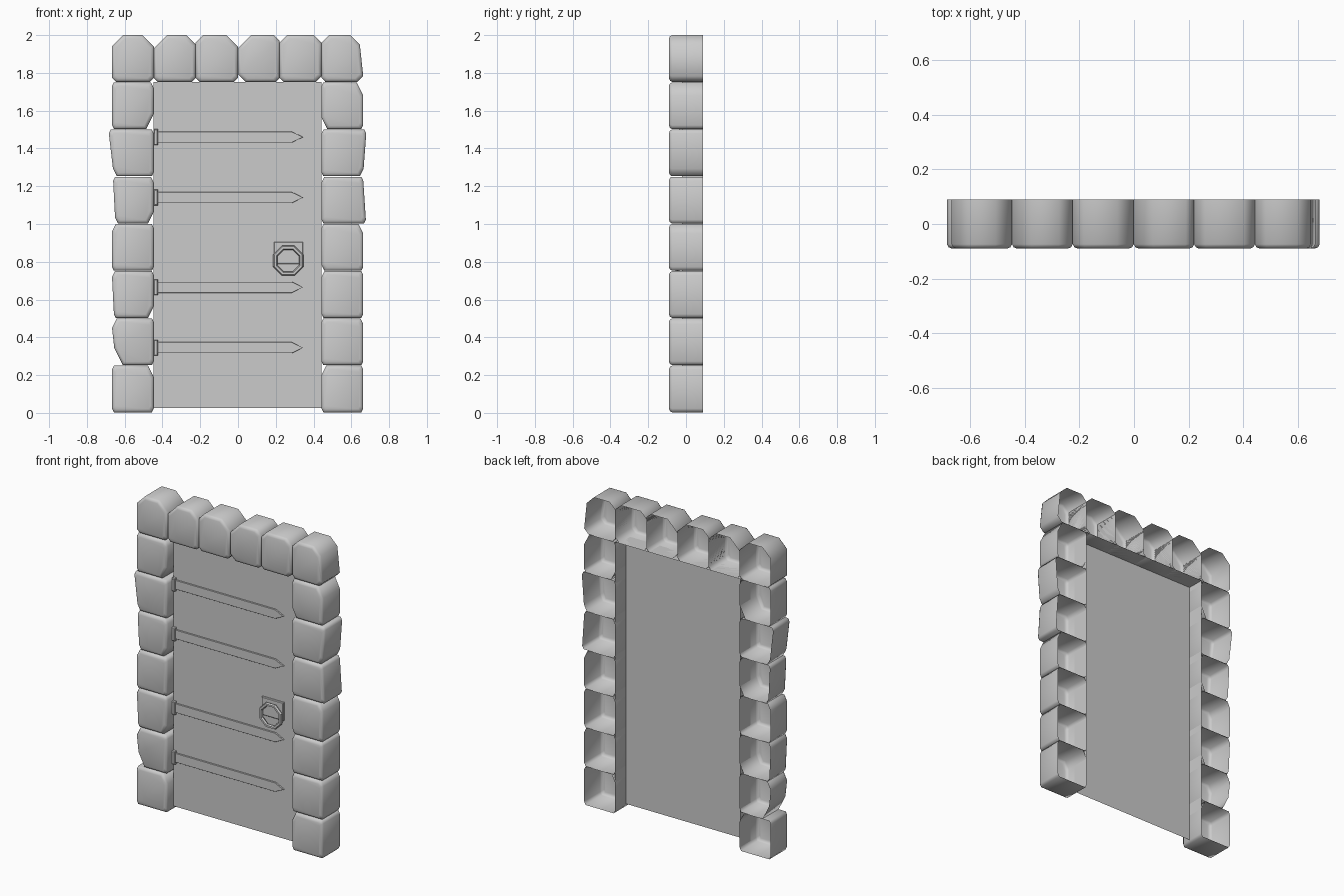
import bpy, math

if "Cube" in bpy.data.objects:
    bpy.data.objects.remove(bpy.data.objects["Cube"])

BACK, FRONT, DOOR = 0.09, -0.09, -0.02   # depths along y
X = [-0.667, -0.446, -0.224, -0.001, 0.22, 0.442, 0.663]   # stone joints


def make(name, verts, faces, smooth=False):
    me = bpy.data.meshes.new(name)
    me.from_pydata(verts, [], faces)
    me.update()
    ob = bpy.data.objects.new(name, me)
    bpy.context.collection.objects.link(ob)
    if smooth:
        me.polygons.foreach_set("use_smooth", [True] * len(me.polygons))
    return ob


def shell(name, rings, smooth=False):
    """Skin rings of (x, y, z) from back to front, capping only the front."""
    n = len(rings[0])
    verts = [v for r in rings for v in r]
    faces = []
    for k in range(len(rings) - 1):
        for i in range(n):
            j = (i + 1) % n
            faces.append((k*n + i, k*n + j, (k+1)*n + j, (k+1)*n + i))
    faces.append(tuple((len(rings) - 1) * n + i for i in range(n)))
    return make(name, verts, faces, smooth)


def layer(pts, y, inset=0.0):
    xs, zs = [p[0] for p in pts], [p[1] for p in pts]
    cx, cz = (min(xs) + max(xs)) / 2, (min(zs) + max(zs)) / 2
    fx = 1 - 2 * inset / (max(xs) - min(xs))
    fz = 1 - 2 * inset / (max(zs) - min(zs))
    return [(cx + (x - cx) * fx, y, cz + (z - cz) * fz) for x, z in pts]


def stone(name, x0, x1, z0, z1, cuts, slope, lt=0, lb=0, rt=0, rb=0):
    """Hollow block; cuts are corner chamfers TL, TR, BR, BL in hundredths."""
    a, b, c, d = (v / 100 for v in cuts)
    s = slope
    pts = [(x0 + lb + d * s, z0), (x1 + rb - c * s, z0), (x1 + rb, z0 + c),
           (x1 + rt, z1 - b), (x1 + rt - b * s, z1), (x0 + lt + a * s, z1),
           (x0 + lt, z1 - a), (x0 + lb, z0 + d)]
    shell(name, [layer(pts, BACK), layer(pts, FRONT + 0.016),
                 layer(pts, FRONT + 0.005, 0.006), layer(pts, FRONT, 0.018)], True)


# side columns, bottom to top
left = [(2, 6, 2, 2), (5, 2, 2, 9), (3, 2, 6, 2), (4, 2, 2, 2),
        (2, 3, 6, 3), (2, 2, 2, 4), (2, 3, 8, 2)]
right = [(5, 2, 2, 2), (2, 3, 2, 2), (3, 2, 2, 2), (2, 5, 2, 3),
         (3, 2, 2, 2), (2, 2, 4, 2), (2, 7, 2, 6)]
left_lean = {1: (0, 0.012), 2: (0, 0.01), 4: (0.006, 0.016), 5: (-0.017, 0.005)}
right_lean = {4: (0, 0.014), 5: (0.016, 0.002)}
for i in range(7):
    z0, z1 = i * 0.25 + 0.003, i * 0.25 + 0.25
    t, b = left_lean.get(i, (0, 0))
    stone("left_stone", X[0], X[1], z0, z1, left[i], 0.5, lt=t, lb=b)
    t, b = right_lean.get(i, (0, 0))
    stone("right_stone", X[5], X[6], z0, z1, right[i], 0.5, rt=t, rb=b)

# lintel row
top = [(6, 6, 2, 2), (7, 5, 2, 2), (4, 6, 2, 2), (7, 3, 2, 4), (4, 4, 3, 2), (4, 5, 3, 2)]
for i, cuts in enumerate(top):
    stone("lintel_stone", X[i], X[i + 1], 1.753, 2.0, cuts, 1.0,
          rt=-0.018 if i == 5 else 0)

# door sheet with side and top returns running to the back
xl, xr, zb, zt = -0.447, 0.443, 0.025, 1.753
make("door_panel",
     [(x, y, z) for y in (DOOR, BACK) for x, z in ((xl, zb), (xr, zb), (xr, zt), (xl, zt))],
     [(0, 1, 2, 3), (1, 5, 6, 2), (2, 6, 7, 3), (3, 7, 4, 0)])


def plate(name, pts, thick, bevel=0.004):
    shell(name, [layer(pts, DOOR), layer(pts, DOOR - thick + bevel),
                 layer(pts, DOOR - thick, bevel)])


def rect(x0, x1, z0, z1):
    return [(x0, z0), (x1, z0), (x1, z1), (x0, z1)]


# pointed hinge straps and their knuckles
for z in (1.46, 1.14, 0.665, 0.345):
    plate("hinge_strap", [(-0.43, z - 0.029), (0.285, z - 0.029), (0.345, z),
                          (0.285, z + 0.029), (-0.43, z + 0.029)], 0.01, 0.001)
    plate("hinge_knuckle", rect(-0.446, -0.424, z - 0.042, z + 0.042), 0.02)

# handle plate and octagonal pull ring
plate("handle_plate", rect(0.19, 0.345, 0.788, 0.905), 0.012)
bpy.ops.mesh.primitive_torus_add(major_segments=8, minor_segments=6,
                                 major_radius=0.074, minor_radius=0.012,
                                 location=(0.266, DOOR - 0.025, 0.806))
ring = bpy.context.object
ring.name = "handle_ring"
ring.rotation_euler = (math.radians(90), math.radians(22.5), 0)
